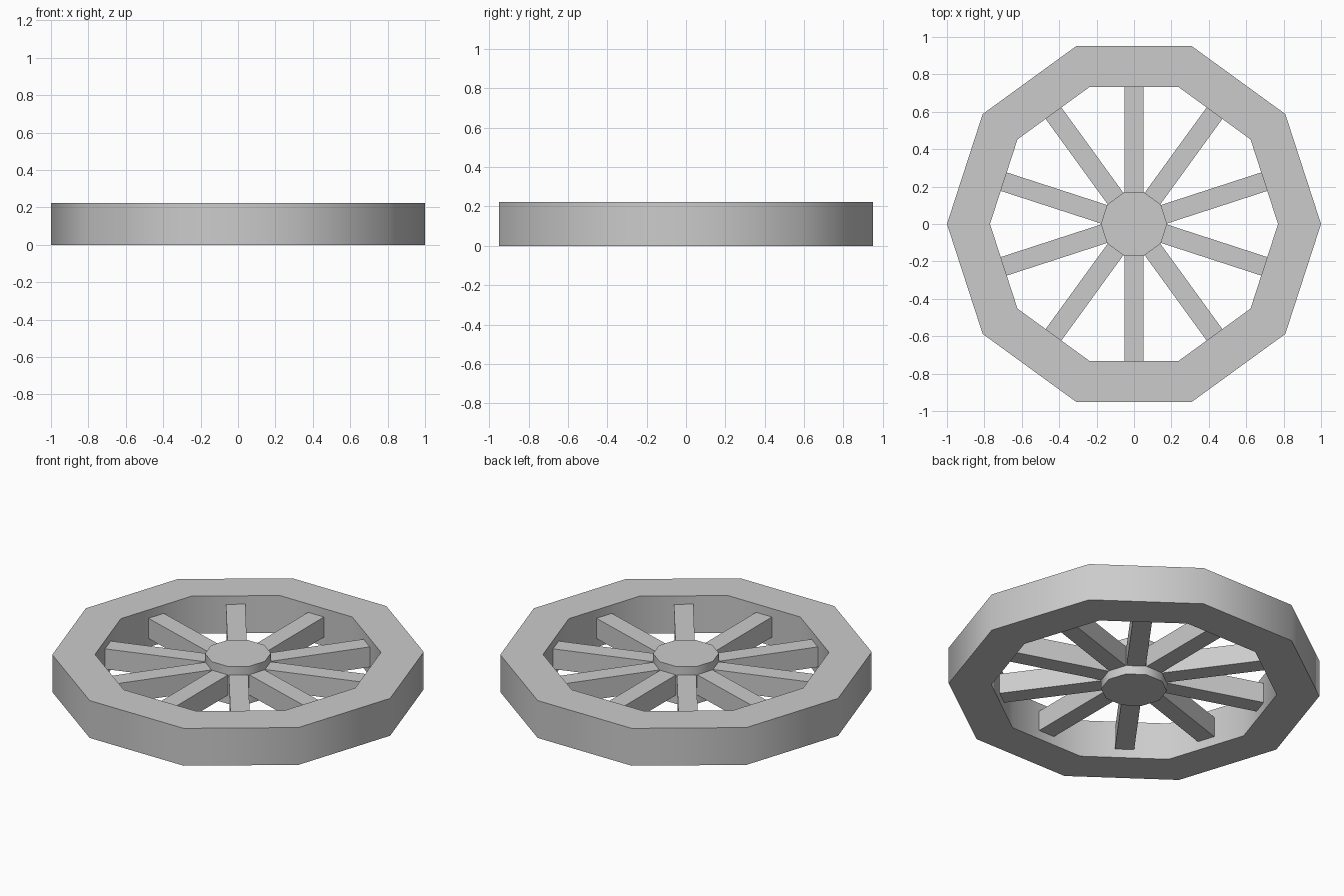
import bpy, bmesh
from math import cos, sin, pi, radians
from mathutils import Matrix

if "Cube" in bpy.data.objects:
    bpy.data.objects.remove(bpy.data.objects["Cube"])

SIDES = 10
HEIGHT = 0.222
APOTHEM = cos(pi / SIDES)
RIM_R, RIM_INNER_R, HUB_R = 1.0, 0.77, 0.177
SPOKE_W, SPOKE_Z0, SPOKE_Z1 = 0.104, 0.052, 0.172


def finish(name, bm):
    bmesh.ops.recalc_face_normals(bm, faces=bm.faces)
    mesh = bpy.data.meshes.new(name)
    bm.to_mesh(mesh)
    bm.free()
    obj = bpy.data.objects.new(name, mesh)
    bpy.context.collection.objects.link(obj)
    return obj


def smooth(obj):
    bpy.ops.object.select_all(action='DESELECT')
    bpy.context.view_layer.objects.active = obj
    obj.select_set(True)
    bpy.ops.object.shade_smooth_by_angle(angle=radians(40))


# Rim: rectangular section swept around a decagon
bm = bmesh.new()
section = [(RIM_INNER_R, 0), (RIM_R, 0), (RIM_R, HEIGHT), (RIM_INNER_R, HEIGHT)]
rings = []
for i in range(SIDES):
    a = 2 * pi * i / SIDES
    rings.append([bm.verts.new((r * cos(a), r * sin(a), z)) for r, z in section])
for i in range(SIDES):
    p, q = rings[i], rings[(i + 1) % SIDES]
    for j in range(4):
        k = (j + 1) % 4
        bm.faces.new((p[j], q[j], q[k], p[k]))
smooth(finish("rim", bm))

# Hub: ten-sided prism
bm = bmesh.new()
hub_base = bm.faces.new([bm.verts.new((HUB_R * cos(2 * pi * i / SIDES),
                                       HUB_R * sin(2 * pi * i / SIDES), 0))
                         for i in range(SIDES)])
top = bmesh.ops.extrude_face_region(bm, geom=[hub_base], use_keep_orig=True)
bmesh.ops.translate(bm, vec=(0, 0, HEIGHT),
                    verts=[v for v in top["geom"] if isinstance(v, bmesh.types.BMVert)])
smooth(finish("hub", bm))

# Spokes: one flat bar from each hub face to the matching rim face
start, end = HUB_R * APOTHEM, RIM_INNER_R * APOTHEM
for i in range(SIDES):
    bm = bmesh.new()
    place = (Matrix.Rotation(2 * pi * (i + 0.5) / SIDES, 4, 'Z')
             @ Matrix.Translation(((start + end) / 2, 0, (SPOKE_Z0 + SPOKE_Z1) / 2))
             @ Matrix.Diagonal((end - start, SPOKE_W, SPOKE_Z1 - SPOKE_Z0, 1)))
    bmesh.ops.create_cube(bm, size=1, matrix=place)
    finish(f"spoke_{i + 1}", bm)
